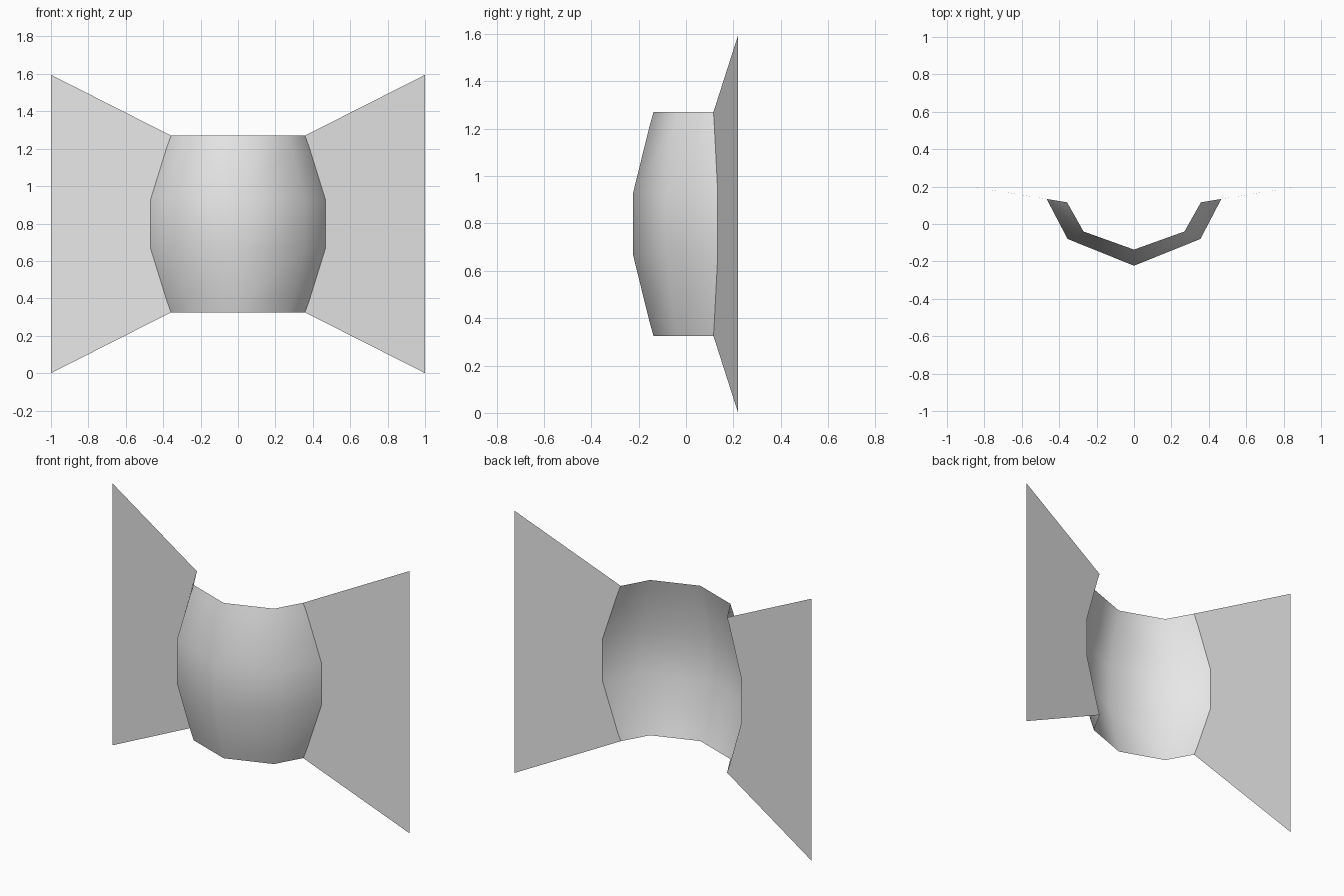
import bpy

cube = bpy.data.objects.get("Cube")
if cube:
    bpy.data.objects.remove(cube)

grey = bpy.data.materials.new("light_grey")
grey.use_nodes = True
colour = (0.8, 0.8, 0.8, 1)
grey.diffuse_color = colour
grey.node_tree.nodes["Principled BSDF"].inputs["Base Color"].default_value = colour

HEIGHT = 1.595
# Height and bulge amount of each level of the shell
LEVELS = [(0.325, 0), (0.385, 0.2), (0.665, 1)]
LEVELS += [(HEIGHT - z, t) for z, t in reversed(LEVELS)]
# Narrow and bulged plan positions of the half outline, centre to side
NARROW = [(0, -0.137), (0.27, -0.04), (0.358, 0.116)]
BULGED = [(0, -0.223), (0.355, -0.08), (0.467, 0.134)]


def sheet(name, rows, smooth):
    """Build a quad grid from rows of points."""
    n = len(rows[0])
    verts = [p for row in rows for p in row]
    faces = [(r * n + c, r * n + c + 1, (r + 1) * n + c + 1, (r + 1) * n + c)
             for r in range(len(rows) - 1) for c in range(n - 1)]
    mesh = bpy.data.meshes.new(name)
    mesh.from_pydata(verts, [], faces)
    mesh.materials.append(grey)
    mesh.polygons.foreach_set("use_smooth", [smooth] * len(faces))
    mesh.update()
    obj = bpy.data.objects.new(name, mesh)
    bpy.context.collection.objects.link(obj)


def half_outline(t):
    return [(a + (c - a) * t, b + (d - b) * t)
            for (a, b), (c, d) in zip(NARROW, BULGED)]


# Bulging open shell
shell = []
for z, t in LEVELS:
    half = half_outline(t)
    outline = [(-x, y) for x, y in reversed(half[1:])] + half
    shell.append([(x, y, z) for x, y in outline])
sheet("curved_shell", shell, True)

# Flat flaring wings, joined to the shell's side edges
low, high = LEVELS[0][0], LEVELS[-1][0]
for name, side in (("left_wing", 1), ("right_wing", -1)):
    rows = []
    for z, t in LEVELS:
        x, y = half_outline(t)[-1]
        outer_z = HEIGHT * (z - low) / (high - low)
        row = [(side * x, y, z), (side, 0.22, outer_z)]
        rows.append(row if side > 0 else row[::-1])
    sheet(name, rows, False)
